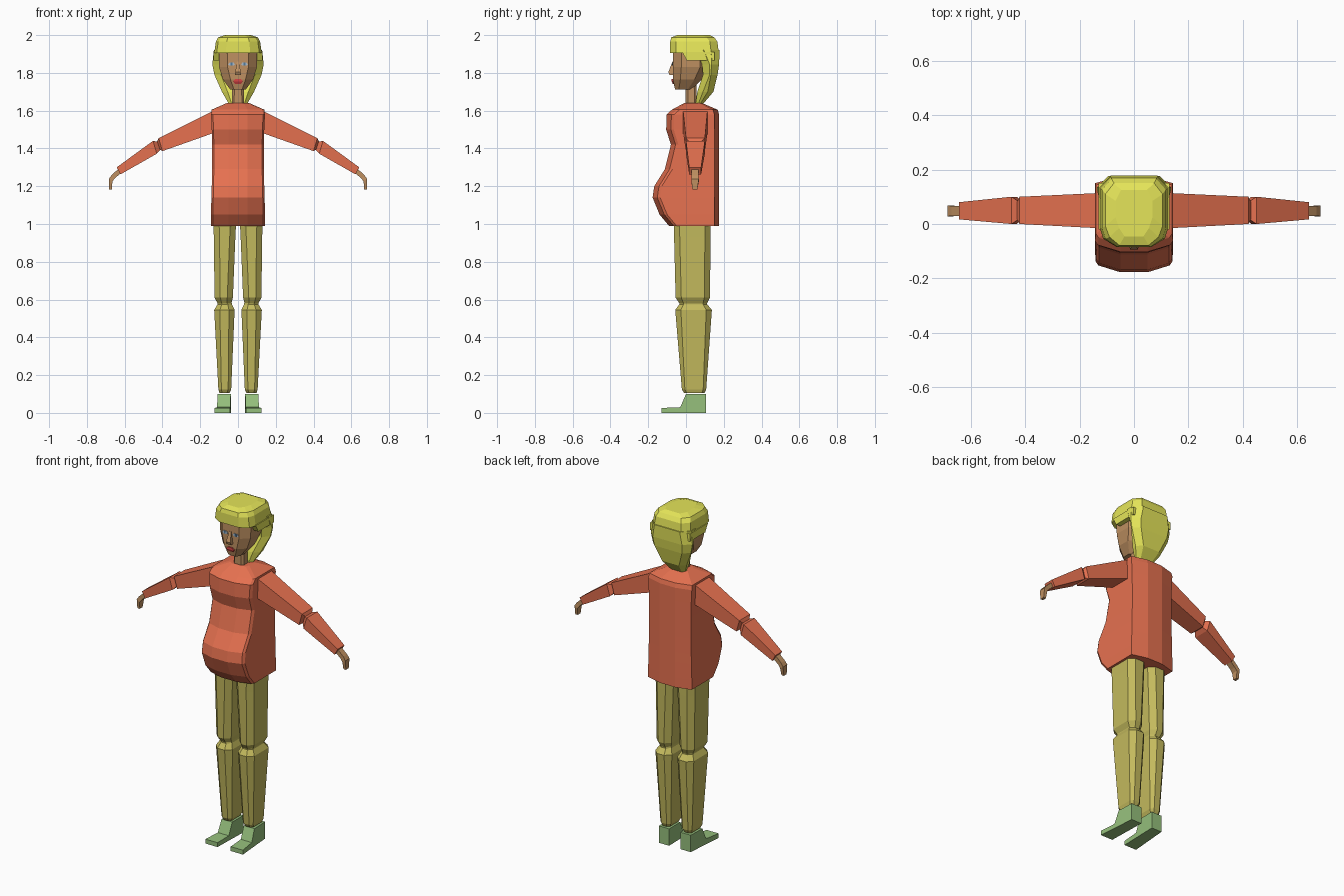
import bpy, bmesh


def material(name, r, g, b):
    m = bpy.data.materials.new(name)
    m.diffuse_color = (r, g, b, 1)
    return m


shirt = material("shirt", 0.79, 0.165, 0.08)
cloth = material("trousers", 0.55, 0.49, 0.11)
blond = material("hair", 0.78, 0.78, 0.10)
green = material("shoes", 0.30, 0.52, 0.20)
skin = material("skin", 0.52, 0.28, 0.12)
red = material("lips", 0.70, 0.06, 0.06)
grey = material("eyes", 0.42, 0.50, 0.58)
blue = material("iris", 0.08, 0.20, 0.35)


def loft(name, rings, mat, mirror=False):
    """Skin a list of equal-length rings with flat faces and close the ends."""
    bm = bmesh.new()
    vs = [[bm.verts.new(p) for p in ring] for ring in rings]
    n = len(vs[0])
    for a, b in zip(vs, vs[1:]):
        for i in range(n):
            j = (i + 1) % n
            bm.faces.new((a[i], a[j], b[j], b[i]))
    bm.faces.new(vs[0])
    bm.faces.new(vs[-1])
    bmesh.ops.recalc_face_normals(bm, faces=bm.faces)
    me = bpy.data.meshes.new(name)
    bm.to_mesh(me)
    bm.free()
    me.materials.append(mat)
    ob = bpy.data.objects.new(name, me)
    bpy.context.collection.objects.link(ob)
    if mirror:
        m = ob.modifiers.new("mirror", 'MIRROR')
        m.use_mirror_merge = False
    return ob


def section(z, x0, x1, y0, y1, c=0.0):
    """Horizontal rectangle, with corners cut by c."""
    if not c:
        return [(x0, y0, z), (x1, y0, z), (x1, y1, z), (x0, y1, z)]
    return [(x0 + c, y0, z), (x1 - c, y0, z), (x1, y0 + c, z), (x1, y1 - c, z),
            (x1 - c, y1, z), (x0 + c, y1, z), (x0, y1 - c, z), (x0, y0 + c, z)]


def limb(xt, zt, xb, zb, y0, y1):
    """Four-sided cut across an arm, from its upper to its lower edge."""
    return [(xt, y0, zt), (xt, y1, zt), (xb, y1, zb), (xb, y0, zb)]


def symmetric(z, half):
    return [(x, y, z) for x, y in half] + [(-x, y, z) for x, y in reversed(half)]


# Shirt: height, half width, front y, back y
body = [(0.99, .143, -.09, .175), (1.05, .143, -.14, .175), (1.14, .141, -.177, .175),
        (1.20, .139, -.168, .175), (1.29, .138, -.112, .175), (1.42, .138, -.080, .175),
        (1.50, .139, -.105, .175), (1.58, .143, -.102, .175), (1.605, .140, -.075, .168)]
rings = [symmetric(z, [(.05, f), (w - .01, f + .025), (w, f + .04), (w, b - .025), (.05, b)])
         for z, w, f, b in body]
rings.append(symmetric(1.64, [(.03, -.01), (.05, 0), (.06, .02), (.06, .07), (.03, .085)]))
loft("shirt_body", rings, shirt)

# Sleeves and hands
loft("upper_sleeve", [limb(.12, 1.605, .12, 1.485, -.016, .114),
                      limb(.42, 1.455, .40, 1.386, 0, .10),
                      limb(.43, 1.435, .415, 1.395, .02, .08)], shirt, True)
loft("lower_sleeve", [limb(.42, 1.435, .41, 1.395, .02, .08),
                      limb(.45, 1.44, .43, 1.372, 0, .10),
                      limb(.642, 1.30, .622, 1.263, .017, .08)], shirt, True)
loft("hand", [limb(.63, 1.295, .622, 1.268, .03, .066),
              limb(.670, 1.258, .652, 1.242, .03, .066),
              limb(.684, 1.238, .665, 1.225, .028, .068),
              limb(.684, 1.183, .668, 1.183, .034, .060)], skin, True)

# Trouser legs
loft("thigh", [section(1.01, .010, .130, -.065, .130, .03),
               section(0.93, .014, .128, -.063, .130, .03),
               section(0.61, .027, .124, -.055, .127, .03),
               section(0.58, .035, .108, -.035, .112, .022)], cloth, True)
loft("shin", [section(0.595, .035, .108, -.035, .112, .022),
              section(0.575, .032, .108, -.035, .112, .022),
              section(0.545, .018, .126, -.057, .137, .03),
              section(0.125, .036, .104, -.022, .107, .016),
              section(0.105, .045, .098, -.010, .098, .014)], cloth, True)

# Shoes: side profile widened from the inner to the outer side
shoe = [(.105, 0), (.105, .10), (.0, .10), (-.03, .03), (-.13, .026), (-.13, 0)]
loft("shoe", [[(.037 - .04 * min(y - .03, 0), y, z) for y, z in shoe],
              [(.104 - .12 * min(y - .03, 0), y, z) for y, z in shoe]], green, True)

# Neck and head
loft("neck", [section(1.60, -.034, .034, -.002, .058, .012),
              section(1.75, -.030, .030, -.002, .055, .012)], skin)
loft("head", [section(1.713, -.042, .042, -.058, .03, .02),
              section(1.765, -.080, .080, -.070, .085, .04),
              section(1.83, -.100, .100, -.070, .12, .045),
              section(1.93, -.102, .102, -.068, .12, .045)], skin)
loft("nose", [section(1.79, -.016, .016, -.088, -.06),
              section(1.805, -.014, .014, -.093, -.06),
              section(1.86, -.006, .006, -.072, -.06)], skin)
loft("lips", [section(1.742, -.016, .016, -.070, -.055),
              section(1.755, -.026, .026, -.076, -.055),
              section(1.768, -.014, .014, -.076, -.055)], red)
loft("eye", [section(1.838, .024, .044, -.0725, -.06),
             section(1.846, .016, .054, -.0725, -.06),
             section(1.856, .024, .044, -.0725, -.06)], grey, True)
loft("iris", [section(1.840, .030, .040, -.074, -.06),
              section(1.855, .030, .040, -.074, -.06)], blue, True)

# Hair: fringe and crown, then the long part behind the face
crown = [(1.905, .113, .126, -.084, .174), (1.965, .105, .117, -.084, .166),
         (1.988, .090, .105, -.078, .150), (2.0, .055, .068, -.045, .125)]
loft("hair_crown", [symmetric(z, [(.06 * w / .117, f), (a, f + .03), (w, f + .07),
                                  (w, b - .04), (.7 * w, b)])
                    for z, a, w, f, b in crown], blond)
loft("hair_side", [section(1.865, .100, .130, .005, .15),
                   section(1.91, .098, .130, -.02, .15)], blond, True)
loft("hair_back", [section(1.635, -.048, .048, .050, .09, .015),
                   section(1.70, -.085, .085, .060, .145, .03),
                   section(1.79, -.125, .125, .090, .167, .035),
                   section(1.845, -.136, .136, .085, .175, .04),
                   section(1.92, -.128, .128, .050, .178, .045)], blond)
